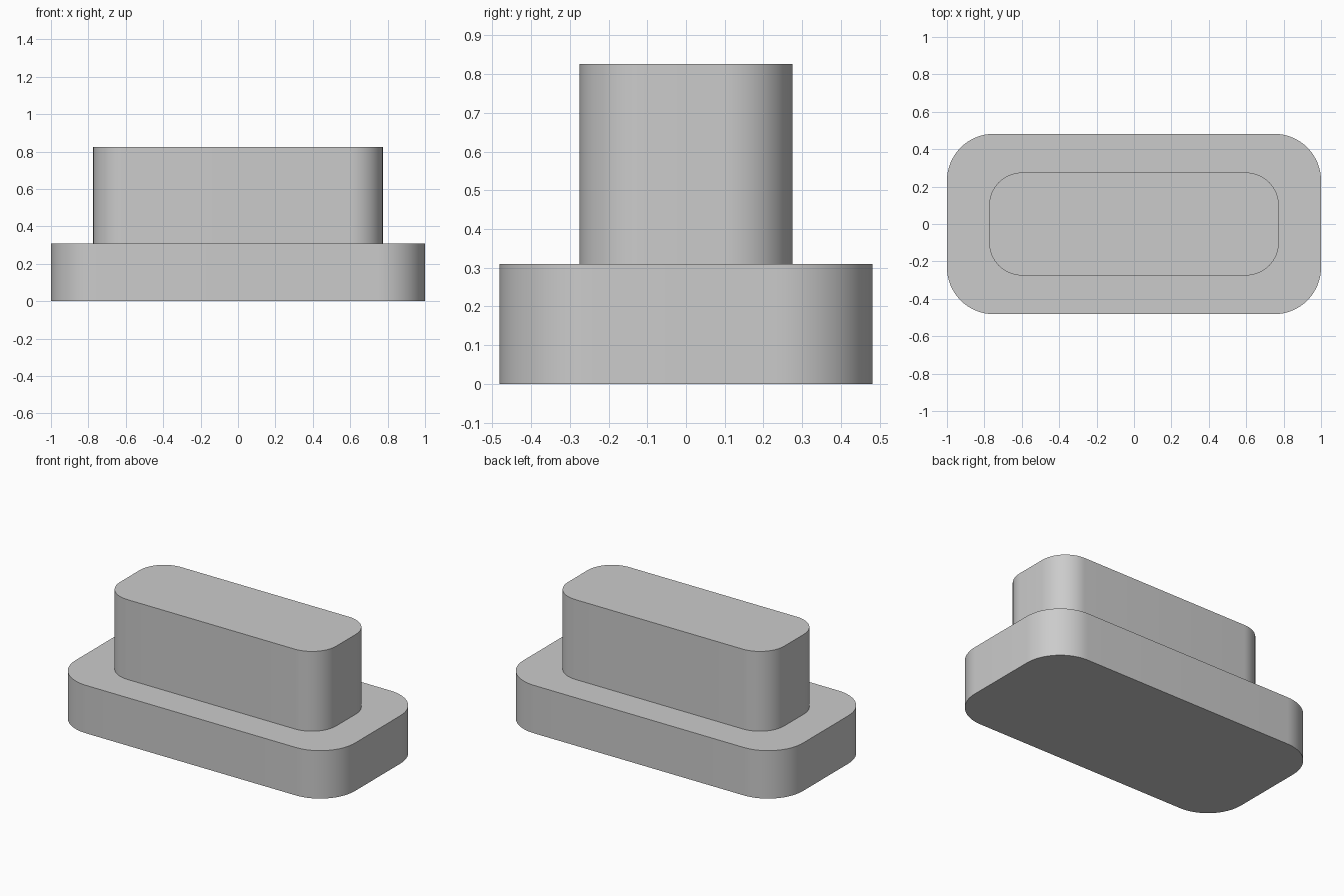
import bpy
import bmesh
import math

cube = bpy.data.objects.get("Cube")
if cube:
    bpy.data.objects.remove(cube, do_unlink=True)

grey = bpy.data.materials.new("plain grey")
grey.use_nodes = True
colour = (0.6, 0.6, 0.6, 1)
grey.diffuse_color = colour
grey.node_tree.nodes["Principled BSDF"].inputs["Base Color"].default_value = colour


def rounded_block(name, half_x, half_y, radius, bottom, top, steps=16):
    """Extrude a rounded rectangle from bottom to top."""
    bm = bmesh.new()
    outline = []
    for i, (sx, sy) in enumerate([(1, 1), (-1, 1), (-1, -1), (1, -1)]):
        for k in range(steps + 1):
            a = math.pi / 2 * (i + k / steps)
            x = sx * (half_x - radius) + radius * math.cos(a)
            y = sy * (half_y - radius) + radius * math.sin(a)
            outline.append(bm.verts.new((x, y, bottom)))
    base = bm.faces.new(outline)
    result = bmesh.ops.extrude_face_region(bm, geom=[base], use_keep_orig=True)
    raised = [v for v in result["geom"] if isinstance(v, bmesh.types.BMVert)]
    bmesh.ops.translate(bm, verts=raised, vec=(0, 0, top - bottom))
    bmesh.ops.recalc_face_normals(bm, faces=bm.faces)
    mesh = bpy.data.meshes.new(name)
    bm.to_mesh(mesh)
    bm.free()
    mesh.materials.append(grey)
    obj = bpy.data.objects.new(name, mesh)
    bpy.context.collection.objects.link(obj)
    # Smooth corners, sharp rims
    bpy.ops.object.select_all(action="DESELECT")
    obj.select_set(True)
    bpy.context.view_layer.objects.active = obj
    bpy.ops.object.shade_smooth_by_angle(angle=math.radians(30))
    return obj


# Wide foot and narrower block standing on it
rounded_block("base_plate", 1.0, 0.482, 0.25, 0, 0.31)
rounded_block("upper_block", 0.774, 0.275, 0.175, 0.31, 0.826)
